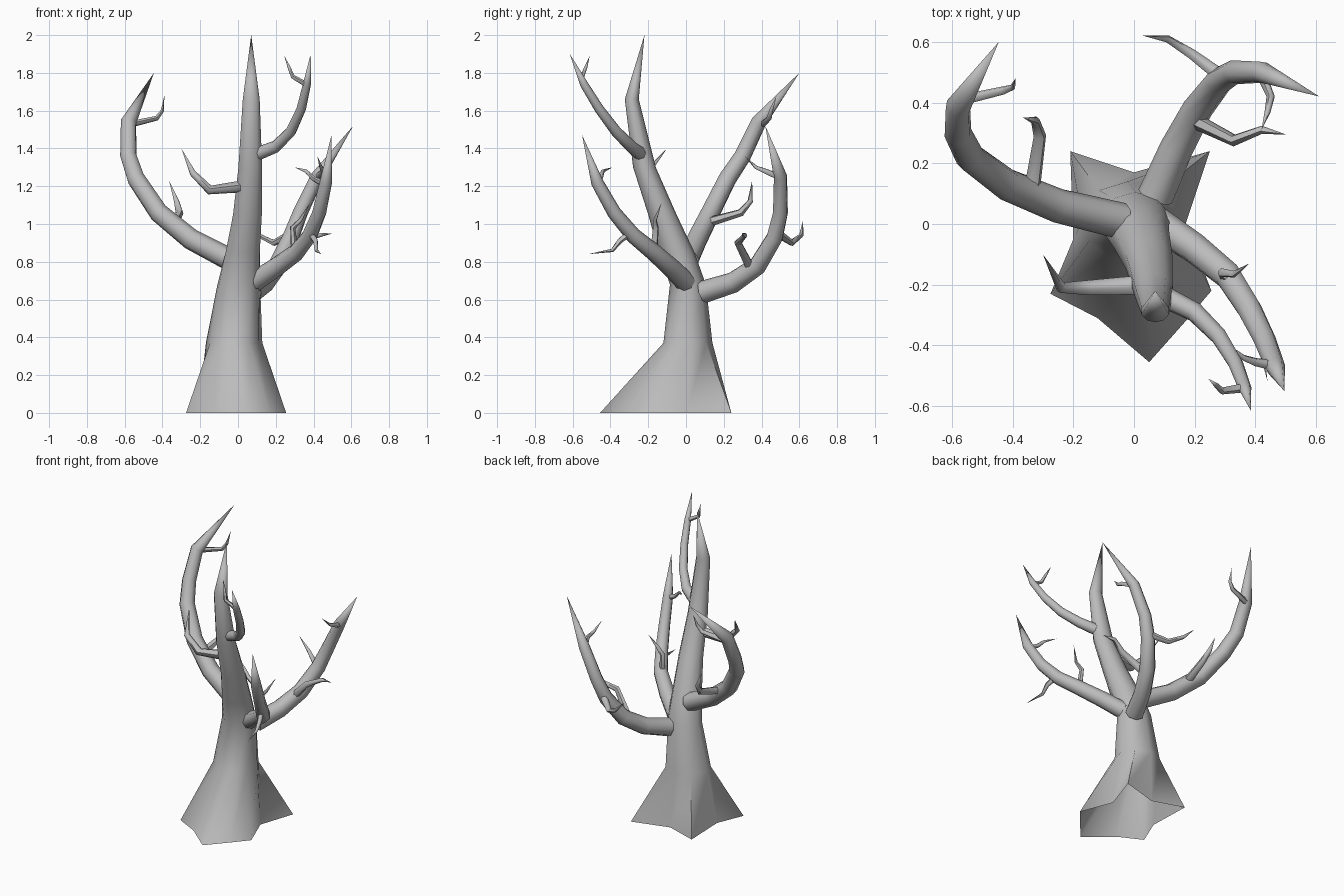
import bpy, bmesh, math
from mathutils import Vector

cube = bpy.data.objects.get("Cube")
if cube:
    bpy.data.objects.remove(cube, do_unlink=True)

# One grey for the whole tree
GREY = (0.5, 0.5, 0.5, 1)
bark = bpy.data.materials.new("grey_bark")
bark.use_nodes = True
bark.diffuse_color = GREY
bark.node_tree.nodes["Principled BSDF"].inputs["Base Color"].default_value = GREY


def loft(name, rings, tip, cap, angle):
    """Skin a list of rings, close them in a pointed tip and shade smooth."""
    bm = bmesh.new()
    loops = [[bm.verts.new(p) for p in ring] for ring in rings]
    n = len(loops[0])
    for low, high in zip(loops, loops[1:]):
        for i in range(n):
            j = (i + 1) % n
            bm.faces.new((low[i], low[j], high[j], high[i]))
    top = bm.verts.new(tip)
    for i in range(n):
        bm.faces.new((loops[-1][i], loops[-1][(i + 1) % n], top))
    if cap:
        bm.faces.new(loops[0][::-1])
    mesh = bpy.data.meshes.new(name)
    bm.to_mesh(mesh)
    bm.free()
    mesh.materials.append(bark)
    obj = bpy.data.objects.new(name, mesh)
    bpy.context.collection.objects.link(obj)
    bpy.ops.object.select_all(action='DESELECT')
    obj.select_set(True)
    bpy.context.view_layer.objects.active = obj
    bpy.ops.object.shade_smooth_by_angle(angle=math.radians(angle))
    return obj


def limb(name, points, radius, taper=0.4, sides=8):
    """Tapering tube along a path, ending in a sharp point."""
    pts = [Vector(p) for p in points]
    last = len(pts) - 1
    old = (pts[1] - pts[0]).normalized()
    side = old.orthogonal().normalized()
    rings = []
    for k in range(last):
        direction = (pts[k + 1] - pts[k]).normalized()
        if k:
            direction = (direction + (pts[k] - pts[k - 1]).normalized()).normalized()
        side = old.rotation_difference(direction) @ side
        across = direction.cross(side)
        r = radius * (1 - taper * k / (last - 1))
        turns = [math.tau * i / sides for i in range(sides)]
        rings.append([pts[k] + r * (math.cos(a) * side + math.sin(a) * across) for a in turns])
        old = direction
    loft(name, rings, pts[-1], True, 60)


# Trunk: star of five roots, narrowing and leaning forward to a point
roots = [(.05, -.455), (.17, -.32), (.255, -.22), (.17, 0), (.25, .24),
         (0, .17), (-.21, .24), (-.2, -.05), (-.275, -.23), (-.12, -.31)]
sections = [  # centre x, centre y, height, half width, half depth
    (-.02, .01, .37, .15, .13), (.005, .01, .68, .115, .095),
    (.025, -.05, .85, .095, .095), (.05, -.125, 1.05, .08, .075),
    (.065, -.22, 1.3, .066, .06), (.07, -.287, 1.66, .047, .037)]
trunk = [[(x, y, 0) for x, y in roots]]
for k, (cx, cy, z, rx, ry) in enumerate(sections):
    ring = []
    for i, (x, y) in enumerate(roots):
        even = math.radians(36 * i - 90)
        lean = (math.atan2(y, x) - even + math.pi) % math.tau - math.pi
        a = even + lean * max(0, .6 - .3 * k)
        ring.append((cx + rx * math.cos(a), cy + ry * math.sin(a), z))
    trunk.append(ring)
loft("trunk", trunk, (.07, -.22, 2), False, 70)

# Main branches
limb("right_branch", [(-.04, .01, .81), (-.25, .06, .92), (-.42, .13, 1.06), (-.54, .22, 1.24),
                      (-.58, .3, 1.36), (-.58, .385, 1.54), (-.445, .6, 1.8)], .06, .3)
limb("back_branch", [(.07, .09, .64), (.14, .25, .69), (.21, .38, .78), (.28, .47, .93),
                     (.33, .5, 1.06), (.42, .5, 1.25), (.61, .42, 1.52)], .06)
limb("left_branch", [(.08, 0, .69), (.2, -.08, .77), (.31, -.17, .85), (.38, -.28, .94),
                     (.43, -.38, 1.06), (.465, -.47, 1.22), (.495, -.55, 1.47)], .055)
limb("upper_branch", [(.1, -.24, 1.37), (.2, -.29, 1.41), (.28, -.37, 1.49),
                      (.335, -.46, 1.61), (.365, -.54, 1.74), (.385, -.615, 1.9)], .036)

# Crooked twigs
twigs = {
    "trunk_twig": (.033, [(.03, -.2, 1.2), (-.15, -.21, 1.18), (-.24, -.21, 1.27), (-.3, -.1, 1.4)]),
    "right_low_twig": (.027, [(-.335, .12, 1.01), (-.31, .29, 1.06), (-.325, .34, 1.12), (-.365, .35, 1.23)]),
    "right_high_twig": (.018, [(-.56, .41, 1.53), (-.43, .44, 1.56), (-.4, .45, 1.6), (-.39, .48, 1.68)]),
    "back_low_twig": (.026, [(.2, .34, .77), (.33, .275, .9), (.42, .31, .94), (.5, .295, .95)]),
    "back_outer_twig": (.022, [(.27, .5, .94), (.19, .56, .9), (.11, .61, .94), (.03, .62, 1.02)]),
    "back_high_twig": (.018, [(.42, .49, 1.25), (.45, .42, 1.28), (.44, .37, 1.3), (.42, .31, 1.36)]),
    "left_drooping_twig": (.018, [(.385, -.3, .95), (.41, -.35, .91), (.415, -.39, .86), (.44, -.52, .84)]),
    "left_rising_twig": (.02, [(.3, -.17, .85), (.29, -.16, .98), (.33, -.165, 1.02), (.38, -.13, 1.11)]),
    "left_high_twig": (.018, [(.46, -.465, 1.21), (.4, -.455, 1.24), (.36, -.44, 1.28), (.3, -.39, 1.3)]),
    "upper_twig": (.015, [(.36, -.54, 1.74), (.29, -.55, 1.78), (.27, -.53, 1.83), (.245, -.51, 1.89)]),
}
for name, (radius, points) in twigs.items():
    limb(name, points, radius, .45, 6)
